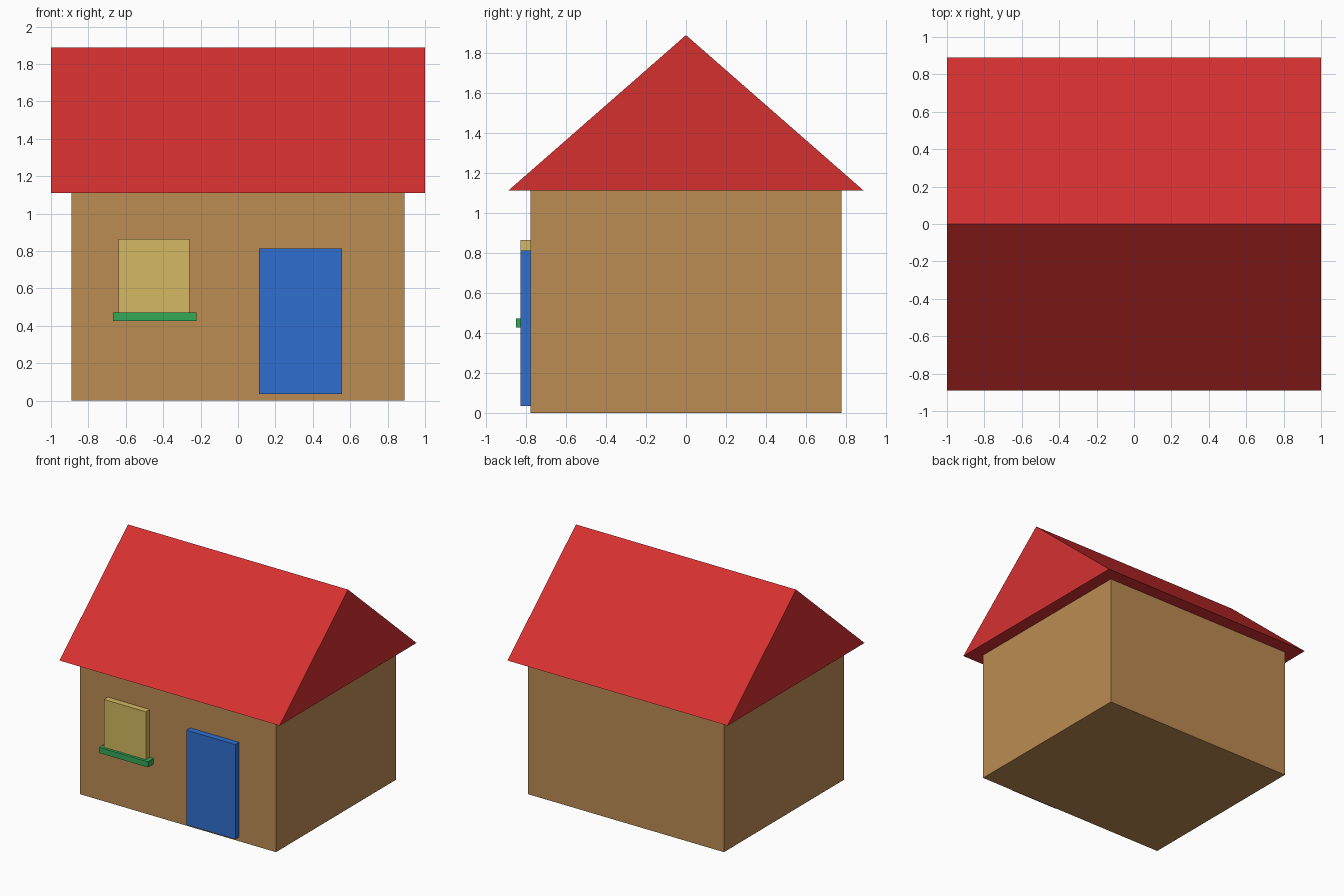
import bpy

if "Cube" in bpy.data.objects:
    bpy.data.objects.remove(bpy.data.objects["Cube"])


def material(name, rgb):
    """Flat material from 0-255 display values, converted to linear."""
    def lin(c):
        c /= 255
        return c / 12.92 if c <= 0.04045 else ((c + 0.055) / 1.055) ** 2.4
    m = bpy.data.materials.new(name)
    m.diffuse_color = (*[lin(c) for c in rgb], 1)
    m.use_nodes = True
    m.node_tree.nodes["Principled BSDF"].inputs["Base Color"].default_value = m.diffuse_color
    return m


def add_mesh(name, verts, faces, mat):
    me = bpy.data.meshes.new(name)
    me.from_pydata(verts, [], faces)
    me.materials.append(mat)
    ob = bpy.data.objects.new(name, me)
    bpy.context.collection.objects.link(ob)
    return ob


def box(name, xs, ys, zs, mat):
    verts = [(x, y, z) for x in xs for y in ys for z in zs]
    faces = [(0, 1, 3, 2), (4, 6, 7, 5), (0, 4, 5, 1),
             (2, 3, 7, 6), (0, 2, 6, 4), (1, 5, 7, 3)]
    return add_mesh(name, verts, faces, mat)


tan = material("tan wall", (188, 140, 83))
red = material("red roof", (214, 48, 48))
blue = material("blue door", (48, 112, 208))
yellow = material("yellow window", (213, 184, 98))
green = material("green sill", (53, 169, 88))

# House body
box("walls", (-0.89, 0.89), (-0.778, 0.778), (0, 1.111), tan)

# Gabled roof: a triangular prism along x
profile = [(-0.889, 1.111), (0.889, 1.111), (0, 1.889)]
roof_verts = [(x, y, z) for x in (-1, 1) for y, z in profile]
add_mesh("roof", roof_verts,
         [(0, 2, 1), (3, 4, 5), (0, 1, 4, 3), (1, 2, 5, 4), (2, 0, 3, 5)], red)

# Door, window and sill on the front wall
box("door", (0.111, 0.555), (-0.828, -0.778), (0.035, 0.813), blue)
box("window", (-0.64, -0.258), (-0.828, -0.778), (0.472, 0.865), yellow)
box("window_sill", (-0.667, -0.223), (-0.85, -0.778), (0.426, 0.472), green)
